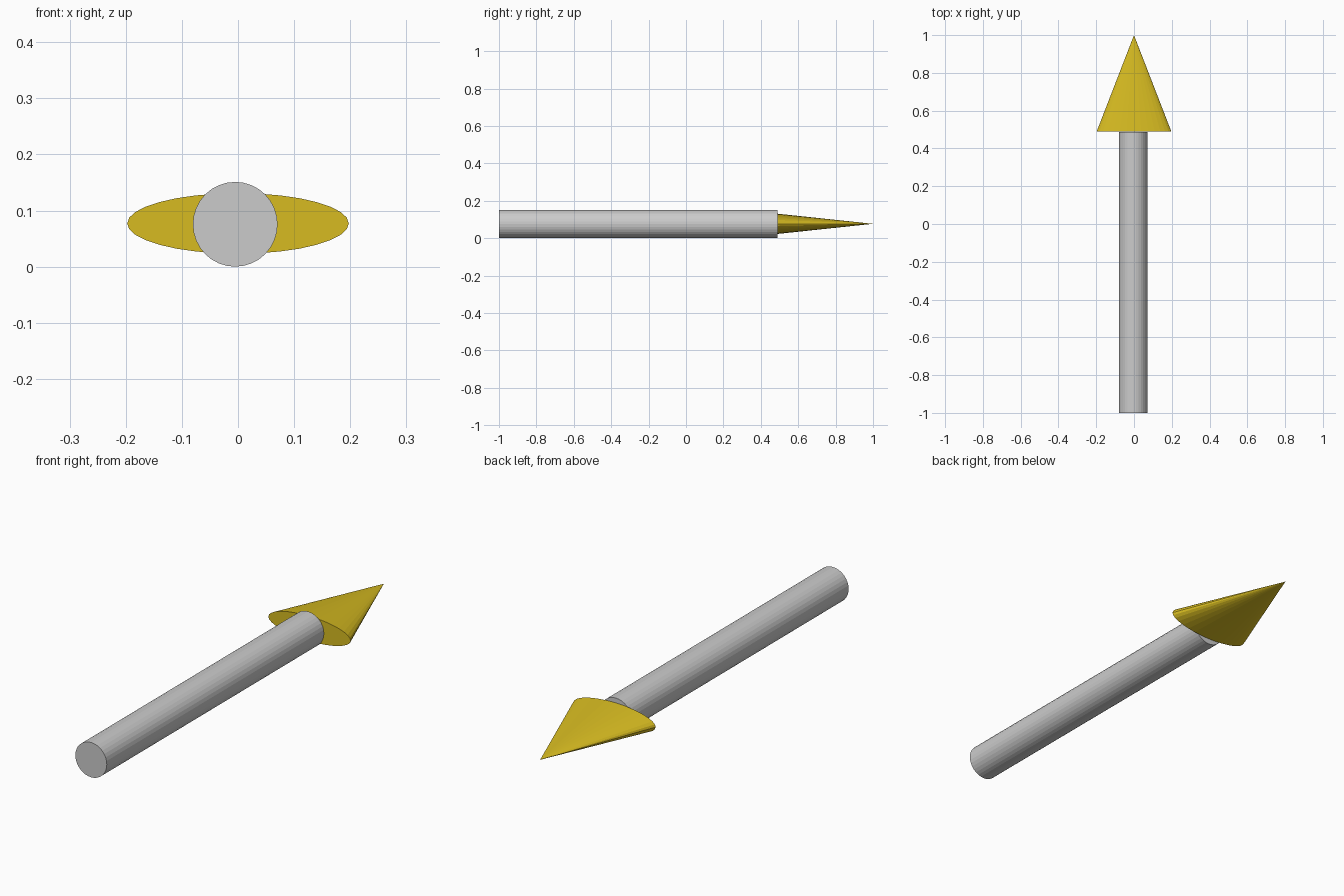
import bpy
from math import radians

if "Cube" in bpy.data.objects:
    bpy.data.objects.remove(bpy.data.objects["Cube"])


def along_y(name, r1, r2, y0, y1, x, z, squash=1.0):
    """Round part running along y, from radius r1 at y0 to r2 at y1."""
    bpy.ops.mesh.primitive_cone_add(
        vertices=32, radius1=r1, radius2=r2, depth=y1 - y0,
        location=(x, (y0 + y1) / 2, z), rotation=(radians(-90), 0, 0))
    ob = bpy.context.object
    ob.name = name
    ob.scale.y = squash  # local y is vertical after the rotation
    bpy.ops.object.transform_apply(location=False, rotation=True, scale=True)
    return ob


# Round shaft, very slightly off centre
along_y("shaft", 0.0755, 0.0755, -1.0, 0.488, -0.005, 0.0755)

# Flattened cone head
head = along_y("arrow_head", 0.1975, 0.0, 0.49, 1.0, 0.0, 0.077, 0.054 / 0.1975)
gold = bpy.data.materials.new("gold")
gold.diffuse_color = (0.68, 0.50, 0.015, 1)
gold.use_nodes = True
gold.node_tree.nodes["Principled BSDF"].inputs["Base Color"].default_value = gold.diffuse_color
head.data.materials.append(gold)
